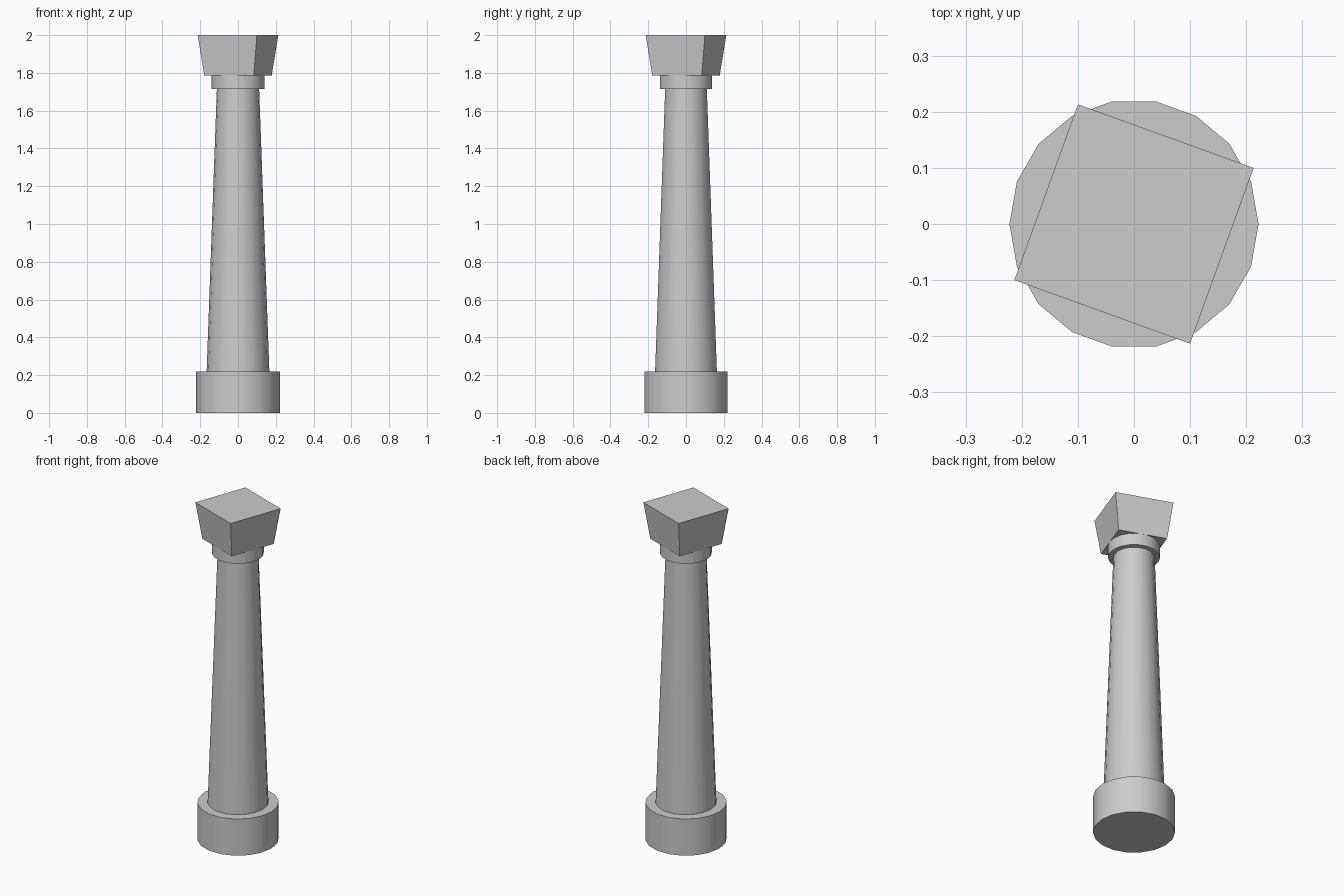
import bpy
import math

if "Cube" in bpy.data.objects:
    bpy.data.objects.remove(bpy.data.objects["Cube"])


def tapered(name, sides, r_bottom, r_top, z0, z1, turn=0.0, smooth=True):
    """Upright frustum between two heights; first corner at angle turn."""
    ring = [(math.cos(a), math.sin(a)) for a in
            (turn + 2 * math.pi * i / sides for i in range(sides))]
    verts = [(r * x, r * y, z) for r, z in ((r_bottom, z0), (r_top, z1))
             for x, y in ring]
    faces = [(i, (i + 1) % sides, (i + 1) % sides + sides, i + sides)
             for i in range(sides)]
    faces += [tuple(reversed(range(sides))), tuple(range(sides, 2 * sides))]
    mesh = bpy.data.meshes.new(name)
    mesh.from_pydata(verts, [], faces)
    obj = bpy.data.objects.new(name, mesh)
    bpy.context.collection.objects.link(obj)
    if smooth:
        bpy.ops.object.select_all(action='DESELECT')
        obj.select_set(True)
        bpy.context.view_layer.objects.active = obj
        bpy.ops.object.shade_smooth_by_angle(angle=math.radians(35))
    return obj


# Round foot, tapering shaft and neck collar
tapered("base", 18, 0.222, 0.222, 0.0, 0.22)
tapered("shaft", 18, 0.166, 0.112, 0.22, 1.715)
tapered("collar", 18, 0.141, 0.141, 1.715, 1.785)

# Square block flaring upwards, turned about the column axis
tapered("capital", 4, 0.197, 0.2355, 1.785, 2.0,
        turn=math.radians(25.1), smooth=False)
